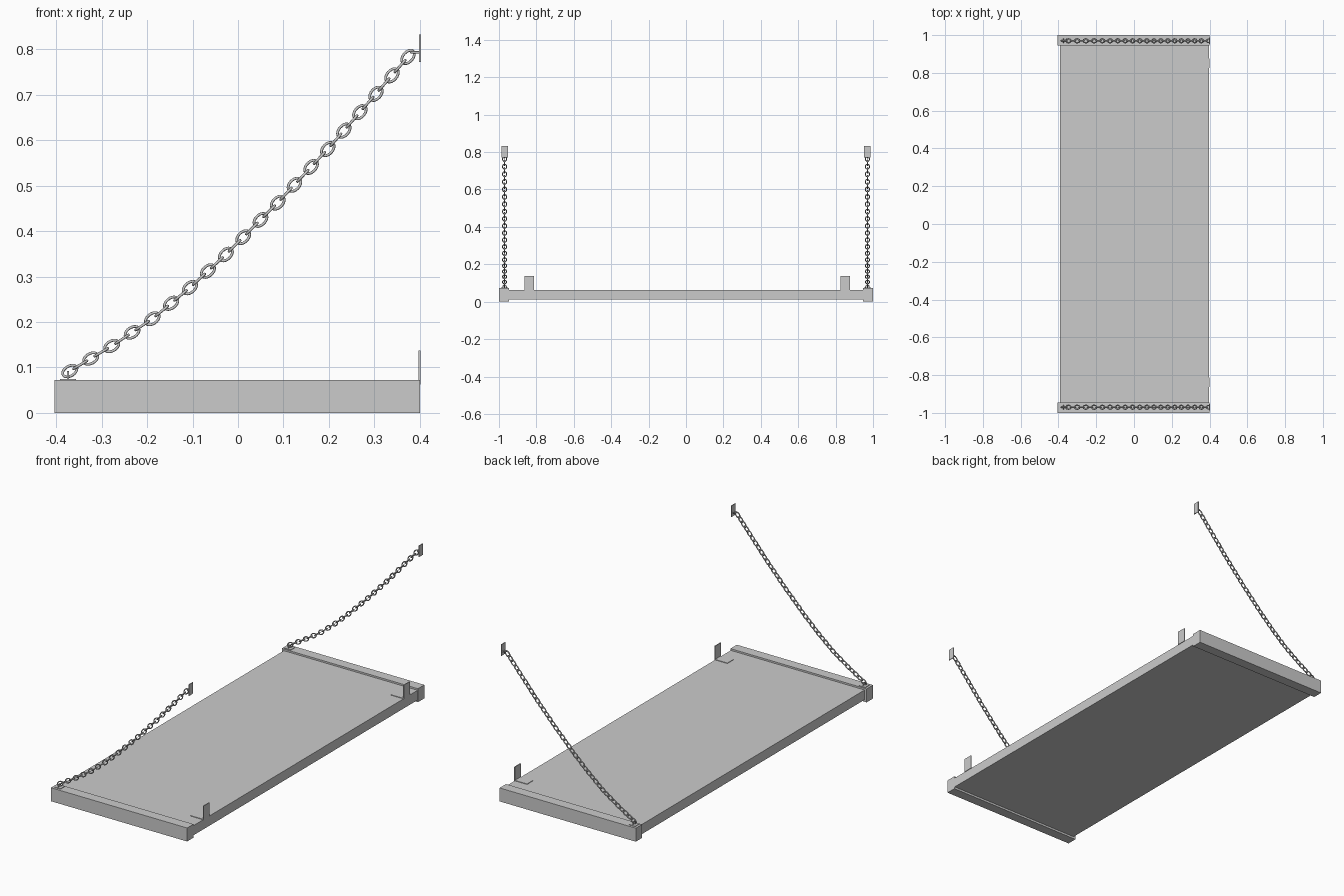
import bpy, bmesh, math
from mathutils import Vector, Matrix

if "Cube" in bpy.data.objects:
    bpy.data.objects.remove(bpy.data.objects["Cube"])


def make_object(name, bm, smooth=False):
    bmesh.ops.recalc_face_normals(bm, faces=bm.faces)
    mesh = bpy.data.meshes.new(name)
    for f in bm.faces:
        f.smooth = smooth
    bm.to_mesh(mesh)
    bm.free()
    ob = bpy.data.objects.new(name, mesh)
    bpy.context.collection.objects.link(ob)
    return ob


def add_box(bm, lo, hi):
    lo, hi = Vector(lo), Vector(hi)
    m = Matrix.Translation((lo + hi) / 2) @ Matrix.Diagonal((*(hi - lo), 1))
    bmesh.ops.create_cube(bm, size=1, matrix=m)


def box(name, lo, hi):
    bm = bmesh.new()
    add_box(bm, lo, hi)
    return make_object(name, bm)


def add_tube(bm, path, normal, r, closed, sides=8):
    """Sweep a round wire along a planar path."""
    n, rings = len(path), []
    for i, p in enumerate(path):
        a = path[(i - 1) % n] if closed else path[max(i - 1, 0)]
        b = path[(i + 1) % n] if closed else path[min(i + 1, n - 1)]
        side = (b - a).normalized().cross(normal)
        rings.append([bm.verts.new(p + r * (math.cos(t) * side + math.sin(t) * normal))
                      for t in (2 * math.pi * k / sides for k in range(sides))])
    for i in range(n if closed else n - 1):
        u, v = rings[i], rings[(i + 1) % n]
        for k in range(sides):
            j = (k + 1) % sides
            bm.faces.new((u[k], u[j], v[j], v[k]))


def sample_polyline(pts, count):
    """Points and tangents at equal spacing along a polyline."""
    lens = [(b - a).length for a, b in zip(pts, pts[1:])]
    total = sum(lens)
    out = []
    for i in range(count):
        d, k = total * i / (count - 1), 0
        while k < len(lens) - 1 and d > lens[k]:
            d -= lens[k]
            k += 1
        out.append(pts[k].lerp(pts[k + 1], d / lens[k]))
    return out


CHAIN = [(-.37, .092), (-.273, .15), (-.187, .208), (-.104, .277),
         (-.025, .35), (.089, .464), (.199, .582), (.374, .783)]
WIRE = 0.003
Y = Vector((0, 1, 0))

# Board
box("board", (-.392, -.955, .011), (.398, .955, .063))

for s, side in ((-1, "front"), (1, "back")):
    y = .97 * s

    # End batten wrapping the short edge of the board
    box(f"{side}_batten", (-.404, min(.946 * s, s), 0), (.4, max(.946 * s, s), .072))

    # Hinge bracket: leaf on the board and leaf on the wall
    h = .851 if s > 0 else -.838
    bm = bmesh.new()
    add_box(bm, (.325, h - .025, .062), (.4, h + .025, .066))
    add_box(bm, (.397, h - .025, .062), (.401, h + .025, .137))
    make_object(f"{side}_hinge", bm)

    # Chain mounting plates
    box(f"{side}_board_plate", (-.392, y - .018, .071), (-.356, y + .018, .075))
    box(f"{side}_wall_plate", (.398, y - .0175, .772), (.402, y + .0175, .832))

    # Staples holding the chain ends
    bm = bmesh.new()
    arc = [math.pi * i / 10 for i in range(11)]
    add_tube(bm, [Vector((-.374, y + .01 * math.cos(t), .074 + .016 * math.sin(t)))
                  for t in arc], Vector((1, 0, 0)), .0025, False)
    add_tube(bm, [Vector((.399 - .018 * math.sin(t), y + .01 * math.cos(t), .793))
                  for t in arc], Vector((0, 0, 1)), .0025, False)
    make_object(f"{side}_staples", bm, True)

    # Hanging chain of alternating oval links
    bm = bmesh.new()
    centres = sample_polyline([Vector((x, y, z)) for x, z in CHAIN], 39)
    for i, c in enumerate(centres):
        a, b = centres[max(i - 1, 0)], centres[min(i + 1, 38)]
        along = (b - a).normalized()
        across = along.cross(Y)
        wide, normal = (across, Y) if i % 2 == 0 else (Y, across)
        path = [c + along * .0172 * math.cos(t) + wide * .0108 * math.sin(t)
                for t in (2 * math.pi * k / 20 for k in range(20))]
        add_tube(bm, path, normal, WIRE, True)
    make_object(f"{side}_chain", bm, True)
